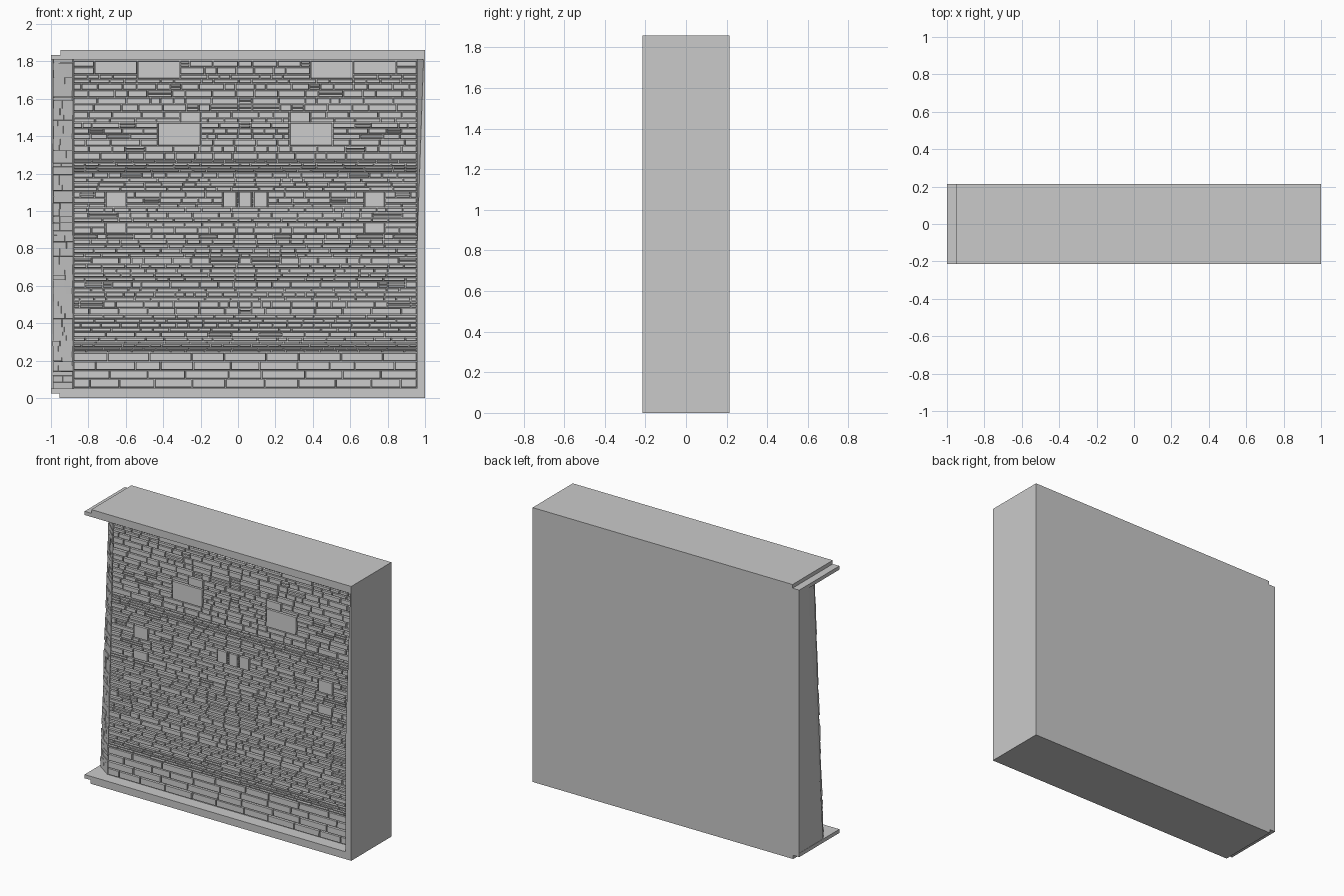
import bpy, bmesh, random

random.seed(7)
if "Cube" in bpy.data.objects:
    bpy.data.objects.remove(bpy.data.objects["Cube"], do_unlink=True)

stone = bpy.data.materials.new("grey stone")
stone.use_nodes = True
GREY = (0.59, 0.59, 0.59, 1)
stone.diffuse_color = GREY
stone.node_tree.nodes["Principled BSDF"].inputs["Base Color"].default_value = GREY

BACK, FRONT = 0.215, -0.215
FLOOR, CEIL = 0.05, 1.81
LEFT, EDGE, CORNER, RIGHT = -0.998, -0.985, -0.88, 0.957
MID = (CORNER + RIGHT) / 2
HALF = (RIGHT - CORNER) / 2


def finish(name, bm):
    bmesh.ops.recalc_face_normals(bm, faces=bm.faces)
    mesh = bpy.data.meshes.new(name)
    bm.to_mesh(mesh)
    bm.free()
    mesh.materials.append(stone)
    obj = bpy.data.objects.new(name, mesh)
    bpy.context.collection.objects.link(obj)
    return obj


def hull(name, points):
    bm = bmesh.new()
    bmesh.ops.convex_hull(bm, input=[bm.verts.new(p) for p in points])
    bmesh.ops.dissolve_limit(bm, angle_limit=0.01, verts=bm.verts, edges=bm.edges)
    return finish(name, bm)


def slab(name, x0, x1, z0, z1):
    return hull(name, [(x, y, z) for x in (x0, x1) for y in (FRONT, BACK) for z in (z0, z1)])


def slope(z, low, high):
    return low + (high - low) * (z - FLOOR) / (CEIL - FLOOR)


# Depths of the battered front, the outer edge of the angled return, and the end face
def face_y(z):
    return slope(z, -0.132, -0.067)


def edge_y(z):
    return slope(z, -0.058, 0.035)


def end_y(z):
    return slope(z, -0.045, 0.118)


# Point on the battered front: u along x, d outwards
def on_front(u, z, d):
    return (u, face_y(z) - d, z)


# Point on the angled return: u from 0 at the corner to 1 at the outer edge
def on_return(u, z, d):
    x = CORNER + (EDGE - CORNER) * u
    y = face_y(z) + (edge_y(z) - face_y(z)) * u
    return (x - 0.7 * d, y - 0.7 * d, z)


# Stone with slightly splayed sides
def block(bm, place, u0, u1, z0, z1, depth, gap_u, gap_z):
    rings = []
    for d, k in ((-0.002, 0.6), (depth, 1.4)):
        a, b, c, e = u0 + gap_u * k, u1 - gap_u * k, z0 + gap_z * k, z1 - gap_z * k
        rings.append([bm.verts.new(place(u, z, d))
                      for u, z in ((a, c), (b, c), (b, e), (a, e))])
    base, top = rings
    bm.faces.new(top)
    bm.faces.new(base[::-1])
    for i in range(4):
        j = (i + 1) % 4
        bm.faces.new((base[i], base[j], top[j], top[i]))


# Stepped slabs above and below, and the end panel with its splayed inner edge
slab("top_slab", -0.95, 1, 1.835, 1.86)
slab("top_lip", -1, 1, CEIL, 1.835)
slab("bottom_slab", -0.955, 1, 0, 0.025)
slab("bottom_lip", -1, 1, 0.025, FLOOR)
hull("end_panel", [(1, y, z) for y in (FRONT, BACK) for z in (FLOOR, CEIL)]
     + [(RIGHT, BACK, FLOOR), (RIGHT, BACK, CEIL), (RIGHT, FRONT, FLOOR),
        (RIGHT, FRONT, 0.8), (0.992, FRONT, CEIL), (RIGHT, -0.08, CEIL)])

# Solid tapering core behind the stones
bm = bmesh.new()
rings = []
for i in range(13):
    z = FLOOR + (CEIL - FLOOR) * i / 12
    outline = ((LEFT, BACK), (LEFT, end_y(z)), (EDGE, edge_y(z)), (CORNER, face_y(z)),
               (RIGHT, face_y(z)), (RIGHT, BACK))
    rings.append([bm.verts.new((x, y, z)) for x, y in outline])
for a, b in zip(rings, rings[1:]):
    for i in range(len(a)):
        j = (i + 1) % len(a)
        bm.faces.new((a[i], a[j], b[j], b[i]))
bm.faces.new(rings[0])
bm.faces.new(rings[-1])
finish("wall_core", bm)

# Course heights: tall base courses, thin string courses, mixed rubble between
levels = [FLOOR + 0.005]
while levels[-1] < 1.785:
    z = levels[-1]
    if z < 0.23:
        step = 0.047
    elif z < 0.3 or 1.2 < z < 1.27:
        step = random.uniform(0.013, 0.019)
    elif z < 1.02:
        step = random.choice((0.022, 0.026, 0.03, 0.036))
    else:
        step = random.choice((0.024, 0.03, 0.035, 0.04))
    levels.append(min(z + step, 1.803))
levels[-1] = 1.803


def snap(z):
    return min(levels, key=lambda v: abs(v - z))


# Large stones, as distance from the middle and height range
large = [(0.237, 0.348, 1.47, 1.55), (0.237, 0.467, 1.34, 1.47),
         (0.348, 0.577, 1.70, 1.803), (0.577, 0.807, 1.72, 1.79),
         (0, 0.035, 1.02, 1.10), (0.045, 0.12, 1.02, 1.10),
         (0.637, 0.747, 1.02, 1.10), (0.637, 0.747, 0.88, 0.94)]
large = [(a, b, snap(c), snap(d)) for a, b, c, d in large]

bm = bmesh.new()


def mirrored(u0, u1, z0, z1, depth):
    gap_z = min(0.003, (z1 - z0) * 0.2)
    spans = [(-u1, u1)] if u0 == 0 else [(u0, u1), (-u1, -u0)]
    for a, b in spans:
        block(bm, on_front, MID + a, MID + b, z0, z1, depth, 0.003, gap_z)


for stone_box in large:
    mirrored(*stone_box, 0.014)

for z0, z1 in zip(levels, levels[1:]):
    centre = (z0 + z1) / 2
    blocked = sorted((a, b) for a, b, c, d in large if c < centre < d)
    starts = [0] + [b for a, b in blocked]
    ends = [a for a, b in blocked] + [HALF]
    for u, end in zip(starts, ends):
        while end - u > 0.004:
            if centre < 0.24:
                width = random.uniform(0.12, 0.24)
            else:
                width = random.uniform(0.05, 0.16)
            if u == 0:
                width *= 0.5
            stop = u + width
            if end - stop < 0.03:
                stop = end
            # Some stones are split into two thin ones
            depth = random.uniform(0.009, 0.015)
            if z1 - z0 > 0.029 and centre > 0.24 and random.random() < 0.1:
                mirrored(u, stop, z0, centre, depth)
                mirrored(u, stop, centre, z1, depth)
            else:
                mirrored(u, stop, z0, z1, depth)
            u = stop
finish("front_stones", bm)

# Close-jointed stones on the angled return
bm = bmesh.new()
z = FLOOR
while z < CEIL - 0.01:
    top = z + random.uniform(0.018, 0.045)
    if CEIL - top < 0.015:
        top = CEIL
    split = random.uniform(0.3, 0.75)
    for u0, u1 in ((0, split), (split, 1)):
        block(bm, on_return, u0, u1, z, top, random.uniform(0.003, 0.009), 0.005, 0.0005)
    z = top
finish("return_stones", bm)
